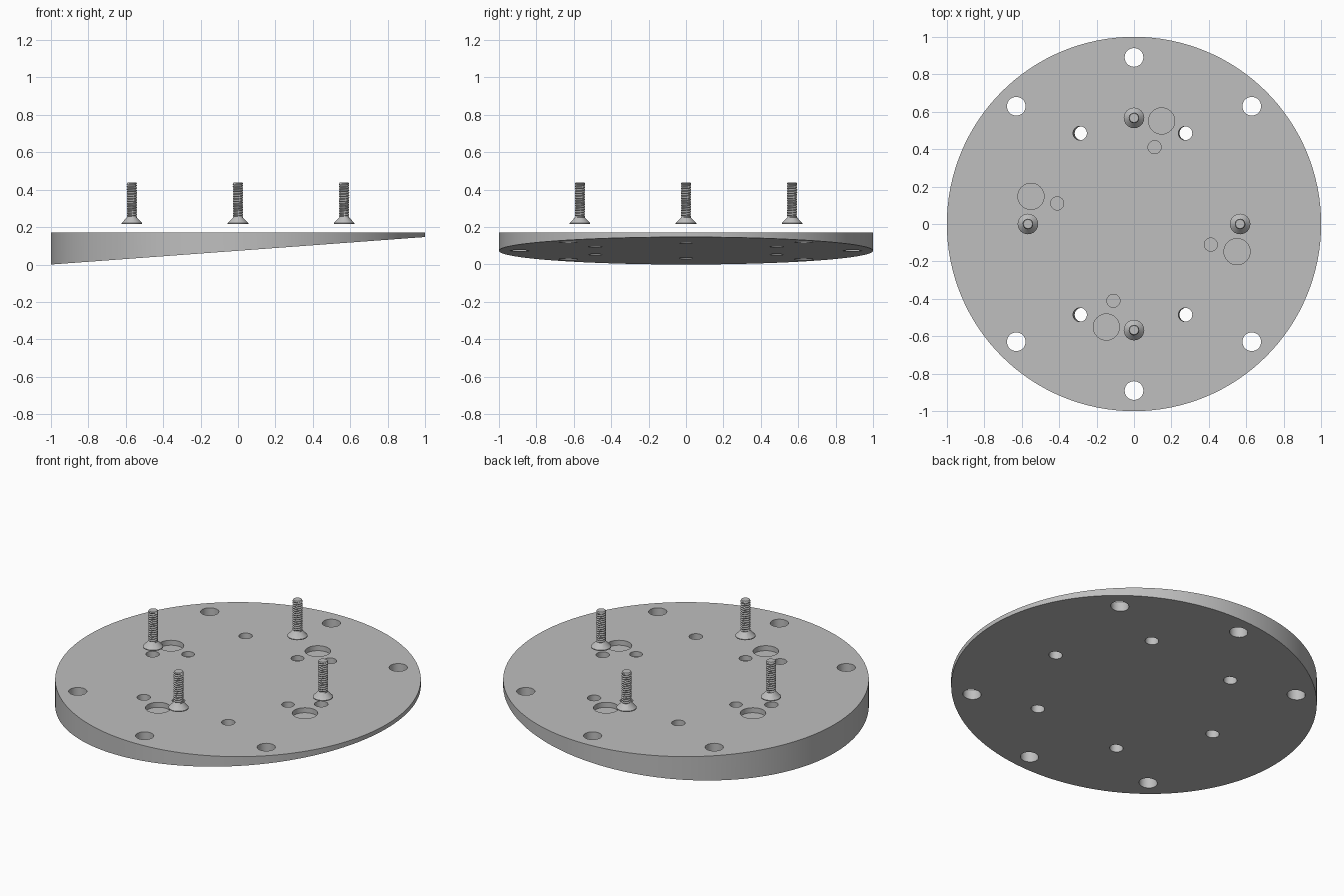
import bpy, bmesh, math
from mathutils import Matrix, Vector

if "Cube" in bpy.data.objects:
    bpy.data.objects.remove(bpy.data.objects["Cube"])

TOP = 0.172
RISE = 0.147          # height gained by the sloping underside from -x to +x
TILT = math.atan(RISE / 2)

metal = bpy.data.materials.new("plain grey metal")
metal.use_nodes = True
GREY = (0.52, 0.52, 0.52, 1)
metal.diffuse_color = GREY
metal.node_tree.nodes["Principled BSDF"].inputs["Base Color"].default_value = GREY


def make_object(name, bm):
    bmesh.ops.recalc_face_normals(bm, faces=bm.faces[:])
    mesh = bpy.data.meshes.new(name)
    bm.to_mesh(mesh)
    bm.free()
    mesh.materials.append(metal)
    obj = bpy.data.objects.new(name, mesh)
    bpy.context.collection.objects.link(obj)
    return obj


def smooth(obj, degrees=30):
    bpy.ops.object.select_all(action='DESELECT')
    obj.select_set(True)
    bpy.context.view_layer.objects.active = obj
    bpy.ops.object.shade_smooth_by_angle(angle=math.radians(degrees))


def add_cylinder(bm, radius, low, high, matrix, segments=32):
    depth = high - low
    place = matrix @ Matrix.Translation((0, 0, (low + high) / 2))
    return bmesh.ops.create_cone(bm, cap_ends=True, segments=segments, radius1=radius,
                                 radius2=radius, depth=depth, matrix=place)["verts"]


def polar(radius, degrees, z=0):
    a = math.radians(degrees)
    return Vector((radius * math.cos(a), radius * math.sin(a), z))


# Wedge plate: a disc with a sloping underside
bm = bmesh.new()
for v in add_cylinder(bm, 1, 0, TOP, Matrix(), 128):
    if v.co.z < TOP / 2:
        v.co.z = RISE * (v.co.x + 1) / 2
plate = make_object("wedge_plate", bm)

# Hole cutters
bm = bmesh.new()
for angle in (45, 90, 135, 225, 270, 315):      # outer mounting holes
    add_cylinder(bm, 0.05, -0.2, 0.4, Matrix.Translation(polar(0.89, angle)))
for angle in range(0, 360, 60):                 # inner holes, square to the underside
    p = polar(0.56, angle)
    p.z = RISE * (p.x + 1) / 2
    add_cylinder(bm, 0.037, -0.2, 0.3,
                 Matrix.Translation(p) @ Matrix.Rotation(-TILT, 4, 'Y'))
for angle in range(75, 435, 90):                # blind pockets in the top
    for radius, distance in ((0.07, 0.57), (0.035, 0.425)):
        add_cylinder(bm, radius, TOP - 0.03, TOP + 0.1,
                     Matrix.Translation(polar(distance, angle)))
cutter = make_object("hole_cutter", bm)
cutter.hide_render = True

cut = plate.modifiers.new("holes", 'BOOLEAN')
cut.operation = 'DIFFERENCE'
cut.solver = 'EXACT'
cut.object = cutter
bpy.context.view_layer.objects.active = plate
bpy.ops.object.modifier_apply(modifier=cut.name)
bpy.data.objects.remove(cutter)
smooth(plate)


# Countersunk screw, head down, with a helical thread
def build_screw(name, location):
    segments, pitch, steps = 24, 0.013, 4
    start, end = 0.252, 0.432
    rows = [(0.055, 0.217, 0), (0.055, 0.222, 0), (0.026, start, 0)]
    count = round((end - start) / pitch * steps)
    for i in range(1, count):
        rows.append((0.0255, start + (end - start) * i / count, 0.003))
    rows += [(0.027, end, 0), (0.024, 0.438, 0)]
    bm = bmesh.new()
    rings = []
    for radius, z, thread in rows:
        ring = []
        for s in range(segments):
            phase = (z / pitch - s / segments) % 1
            r = radius + thread * (1 - 4 * abs(phase - 0.5))
            ring.append(bm.verts.new(polar(r, 360 * s / segments, z)))
        rings.append(ring)
    for a, b in zip(rings, rings[1:]):
        for s in range(segments):
            t = (s + 1) % segments
            bm.faces.new((a[s], a[t], b[t], b[s]))
    bm.faces.new(rings[0])
    bm.faces.new(rings[-1])
    screw = make_object(name, bm)
    screw.location = location
    smooth(screw)


for name, angle in (("left", 0), ("back", 90), ("right", 180), ("front", 270)):
    build_screw(name + "_screw", polar(0.567, angle))
